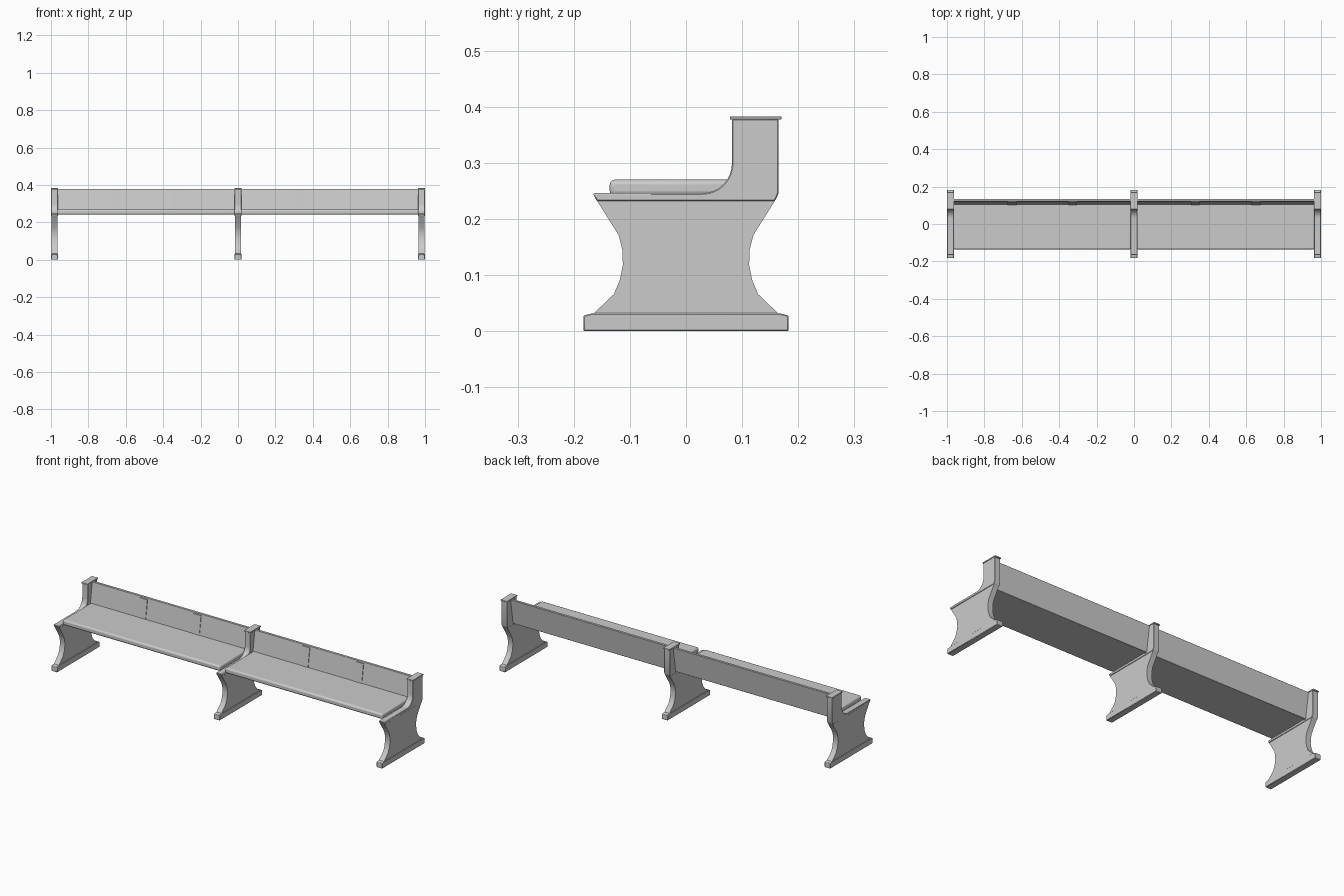
import bpy, bmesh, math

if "Cube" in bpy.data.objects:
    bpy.data.objects.remove(bpy.data.objects["Cube"])


def extrude_profile(name, pts, x0, x1, bevel=0.0, segs=1, smooth=True):
    """Extrude a closed (y, z) outline from x0 to x1."""
    bm = bmesh.new()
    face = bm.faces.new([bm.verts.new((x0, y, z)) for y, z in pts])
    ext = bmesh.ops.extrude_face_region(bm, geom=[face])
    verts = [v for v in ext["geom"] if isinstance(v, bmesh.types.BMVert)]
    bmesh.ops.translate(bm, verts=verts, vec=(x1 - x0, 0, 0))
    bmesh.ops.recalc_face_normals(bm, faces=bm.faces[:])
    me = bpy.data.meshes.new(name)
    bm.to_mesh(me)
    bm.free()
    ob = bpy.data.objects.new(name, me)
    bpy.context.collection.objects.link(ob)
    if bevel:
        m = ob.modifiers.new("soft_edges", "BEVEL")
        m.width, m.segments = bevel, segs
        m.limit_method = "ANGLE"
        m.angle_limit = math.radians(50)
    if smooth:
        bpy.ops.object.select_all(action="DESELECT")
        ob.select_set(True)
        bpy.context.view_layer.objects.active = ob
        bpy.ops.object.shade_smooth_by_angle(angle=math.radians(30))
    return ob


def box(y0, y1, z0, z1):
    return [(y0, z0), (y1, z0), (y1, z1), (y0, z1)]


# Waisted leg outline, mirrored front to back
side = [(0.166, 0.030), (0.1285, 0.066), (0.118, 0.091), (0.1125, 0.118),
        (0.1135, 0.145), (0.120, 0.171), (0.159, 0.233)]
leg_pts = side + [(-y, z) for y, z in reversed(side)]

# Foot block with sloped top ends
foot_pts = [(-0.183, 0), (0.183, 0), (0.183, 0.028), (0.166, 0.032),
            (-0.166, 0.032), (-0.183, 0.028)]

# Arm rail sweeping up into the back post
sweep = [(0.030 + 0.052 * math.sin(a), 0.300 - 0.054 * math.cos(a))
         for a in [math.radians(90) * i / 8 for i in range(9)]]
arm_pts = ([(0.159, 0.232), (0.165, 0.246), (0.165, 0.378), (0.082, 0.378)]
           + sweep[::-1] + [(-0.166, 0.246), (-0.159, 0.232)])

# Three supports
for tag, x in (("left", -0.981), ("middle", 0.0), ("right", 0.981)):
    extrude_profile(f"{tag}_foot", foot_pts, x - 0.0175, x + 0.0175, 0.002)
    extrude_profile(f"{tag}_leg", leg_pts, x - 0.015, x + 0.015)
    extrude_profile(f"{tag}_arm_post", arm_pts, x - 0.0175, x + 0.0175, 0.002)
    extrude_profile(f"{tag}_post_cap", box(0.078, 0.170, 0.377, 0.383),
                    x - 0.019, x + 0.019, 0.001)

# Two bays, each with a seat, a leaning backrest and two vertical battens
back_pts = [(0.100, 0.241), (0.114, 0.241), (0.135, 0.379), (0.121, 0.379)]
batten_pts = [(0.101, 0.262), (0.106, 0.262), (0.123, 0.372), (0.116, 0.372)]
for tag, s in (("left", -1), ("right", 1)):
    xa, xb = sorted((s * 0.016, s * 0.965))
    extrude_profile(f"{tag}_seat", box(-0.136, 0.112, 0.241, 0.270),
                    xa, xb, 0.009, 3)
    extrude_profile(f"{tag}_backrest", back_pts, xa, xb, 0.001)
    for i, x in enumerate((0.328, 0.652)):
        extrude_profile(f"{tag}_batten_{i + 1}", batten_pts,
                        s * x - 0.023, s * x + 0.023, smooth=False)
